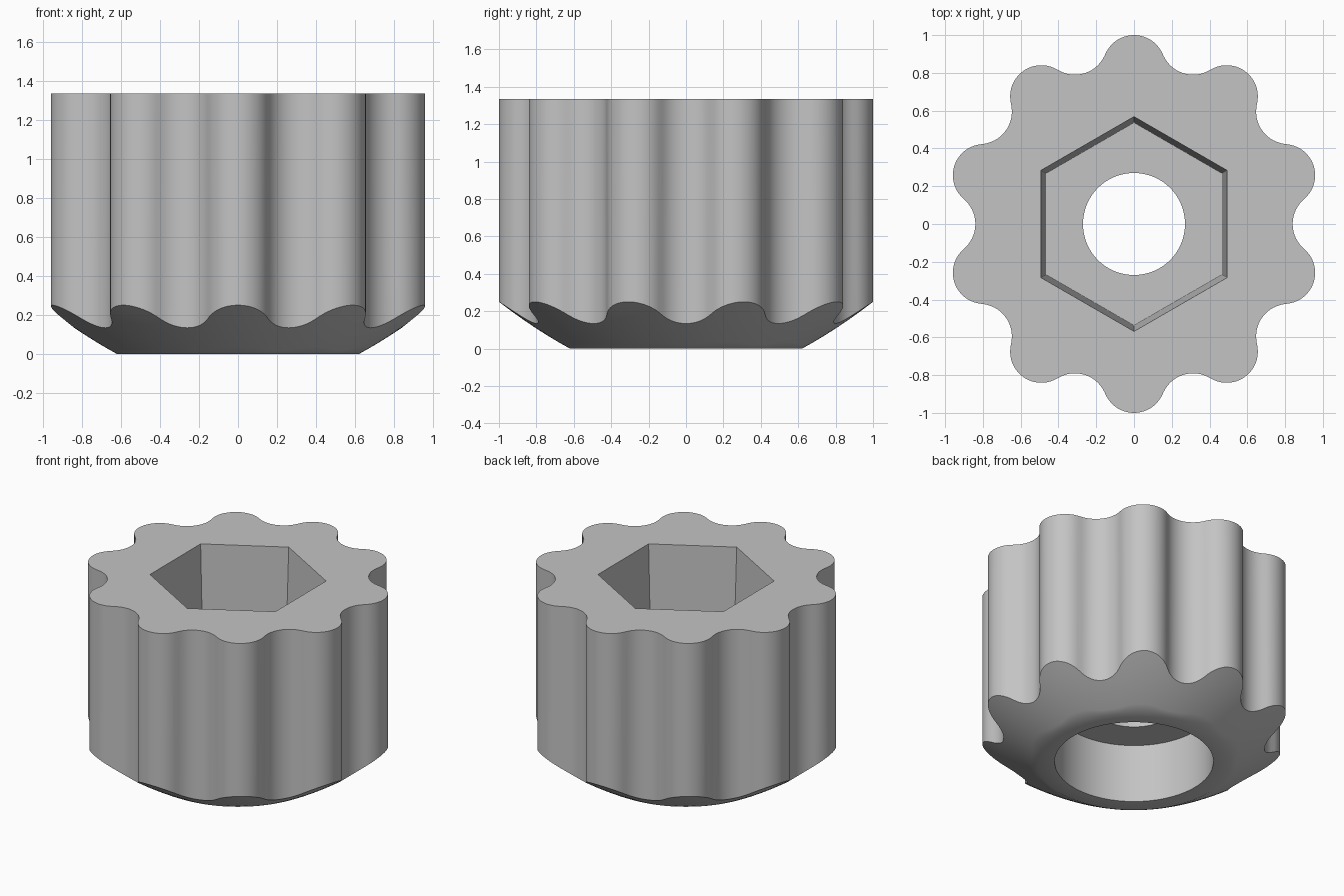
import bpy, bmesh, math
from math import sin, cos, radians, sqrt

if "Cube" in bpy.data.objects:
    bpy.data.objects.remove(bpy.data.objects["Cube"])

STEPS = 360          # one sample per degree keeps hex corners and lobes exact
HEIGHT = 1.335
LOBE_R, LOBE_C = 0.165, 0.835      # grip lobe radius and centre distance
VALLEY_R, VALLEY_C = 0.173, 1.013  # groove radius and centre distance
FOOT_R = 0.62


def grip_radius(deg):
    """Ten lobes joined by tangent grooves."""
    a = abs((deg - 90 + 18) % 36 - 18)
    # Angle of the tangent point between lobe and groove
    t = LOBE_R / (LOBE_R + VALLEY_R)
    vx, vy = VALLEY_C * cos(radians(18)), VALLEY_C * sin(radians(18))
    tangent = math.degrees(math.atan2(vy * t, LOBE_C + (vx - LOBE_C) * t))
    if a <= tangent:
        b = radians(a)
        return LOBE_C * cos(b) + sqrt(LOBE_R**2 - (LOBE_C * sin(b))**2)
    b = radians(18 - a)
    return VALLEY_C * cos(b) - sqrt(VALLEY_R**2 - (VALLEY_C * sin(b))**2)


def hexagon(apothem):
    """Hexagon with corners on the y axis."""
    return lambda deg: apothem / cos(radians((deg + 30) % 60 - 30))


def circle(radius):
    return lambda deg: radius


def dome_z(r):
    """Slightly curved underside, rising outward from the foot."""
    d = r - FOOT_R
    return 0.545 * d + 0.3 * d * d


def ring(bm, radius, height):
    verts = []
    for i in range(STEPS):
        r = radius(i)
        z = height(r) if callable(height) else height
        verts.append(bm.verts.new((r * cos(radians(i)), r * sin(radians(i)), z)))
    return verts


def skirt(f):
    return lambda deg: FOOT_R + (grip_radius(deg) - FOOT_R) * f


# Closed section, from the grip's top edge down, under, and back up inside
sections = [(grip_radius, HEIGHT)]
sections += [(skirt(f / 6), dome_z) for f in range(6, 0, -1)]
sections += [
    (circle(FOOT_R), 0), (circle(0.51), 0),           # foot
    (circle(0.51), 0.415), (circle(0.27), 0.415),     # lower bore and ledge
    (circle(0.27), 0.62), (hexagon(0.465), 0.62),     # through hole, pocket floor
    (hexagon(0.492), HEIGHT),                         # tapered hex pocket
]

bm = bmesh.new()
rings = [ring(bm, *s) for s in sections]
for k, a in enumerate(rings):
    b = rings[(k + 1) % len(rings)]
    for i in range(STEPS):
        j = (i + 1) % STEPS
        bm.faces.new((a[i], b[i], b[j], a[j]))
bmesh.ops.recalc_face_normals(bm, faces=bm.faces)
mesh = bpy.data.meshes.new("lobed_knob")
bm.to_mesh(mesh)
bm.free()

knob = bpy.data.objects.new("lobed_knob", mesh)
bpy.context.collection.objects.link(knob)

# Single grey material
grey = bpy.data.materials.new("light_grey")
grey.use_nodes = True
colour = (0.55, 0.55, 0.55, 1)
grey.diffuse_color = colour
grey.node_tree.nodes["Principled BSDF"].inputs["Base Color"].default_value = colour
mesh.materials.append(grey)

bpy.ops.object.select_all(action="DESELECT")
knob.select_set(True)
bpy.context.view_layer.objects.active = knob
bpy.ops.object.shade_smooth_by_angle(angle=radians(32))
